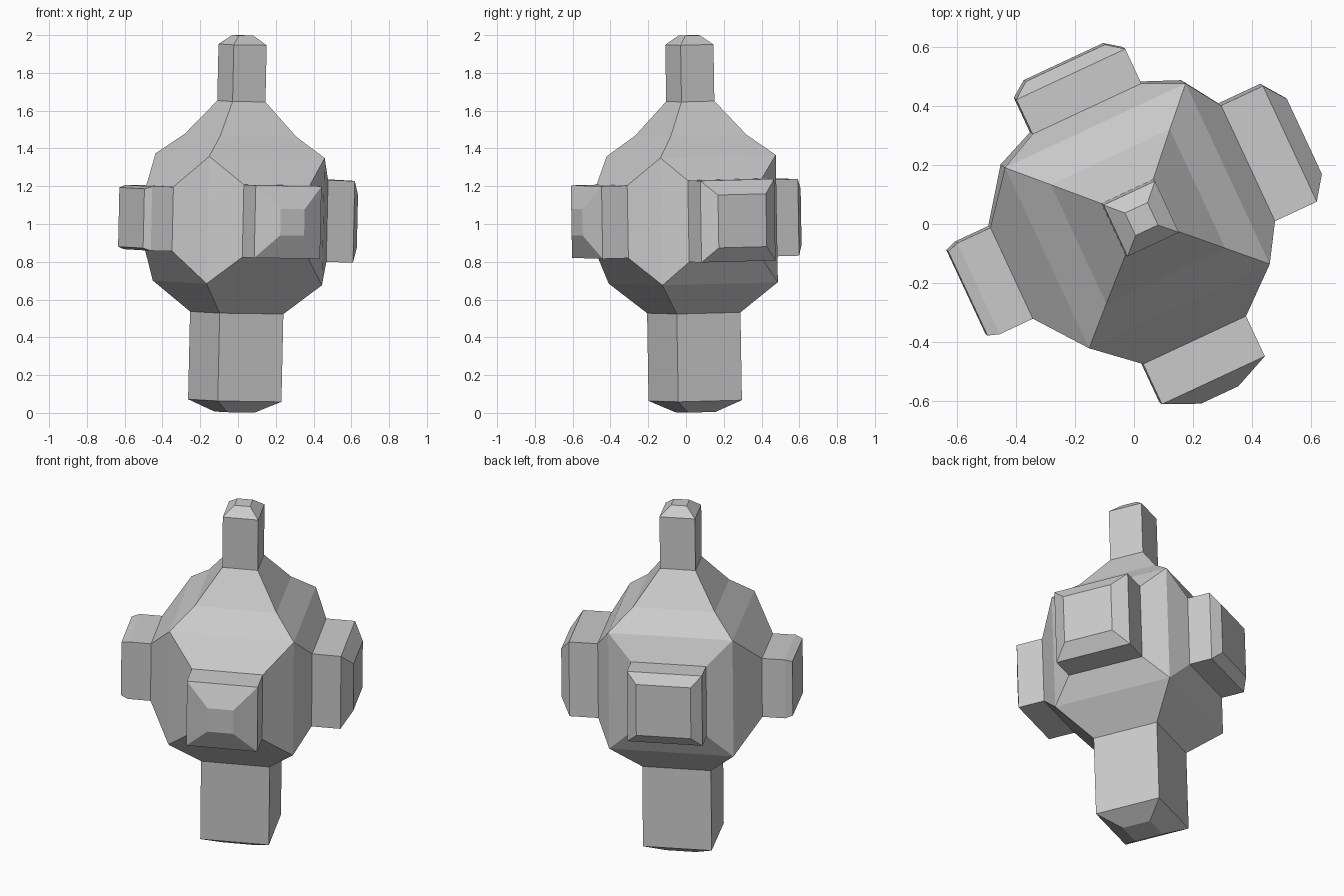
import bpy, bmesh, math
from mathutils import Vector, Matrix

if "Cube" in bpy.data.objects:
    bpy.data.objects.remove(bpy.data.objects["Cube"])

# Core cube half size, and for each side the (distance, half width) of successive rings
CORE = 0.337
ARMS = {
    (1, 0, 0): [(0.416, 0.216), (0.572, 0.216), (0.628, 0.14)],
    (-1, 0, 0): [(0.465, 0.17), (0.589, 0.17), (0.628, 0.157)],
    (0, 1, 0): [(0.397, 0.203), (0.526, 0.203), (0.567, 0.148)],
    (0, -1, 0): [(0.466, 0.192), (0.616, 0.192), (0.673, 0.07)],
    (0, 0, 1): [(0.445, 0.222), (0.625, 0.096), (0.925, 0.096), (0.974, 0.042)],
    (0, 0, -1): [(0.495, 0.186), (0.96, 0.186), (1.021, 0.08)],
}


def grow_arm(bm, face, axis, rings):
    """Extrude one cube face through its rings of (distance, half width)."""
    for dist, half in rings:
        face = bmesh.ops.extrude_discrete_faces(bm, faces=[face])["faces"][0]
        for v in face.verts:
            side = v.co - axis * v.co.dot(axis)
            v.co = axis * dist + side.normalized() * half * math.sqrt(2)


# Core block with an arm growing from every face
bm = bmesh.new()
bmesh.ops.create_cube(bm, size=2 * CORE)
bm.normal_update()
for direction, rings in ARMS.items():
    axis = Vector(direction)
    bm.faces.ensure_lookup_table()
    face = max(bm.faces, key=lambda f: f.normal.dot(axis)
               - 10 * (abs(f.calc_center_median().dot(axis) - CORE) > 1e-4))
    grow_arm(bm, face, axis, rings)
bmesh.ops.recalc_face_normals(bm, faces=bm.faces)

# Turn about z, lean very slightly, and lift to the ground
lean = Matrix.Rotation(0.022, 4, 'Y') @ Matrix.Rotation(0.0165, 4, 'X')
bm.transform(Matrix.Translation((0.004, 0.033, 1.025)) @ lean
             @ Matrix.Rotation(math.radians(25), 4, 'Z'))

mesh = bpy.data.meshes.new("six_armed_block")
bm.to_mesh(mesh)
bm.free()
bpy.context.collection.objects.link(bpy.data.objects.new("six_armed_block", mesh))
